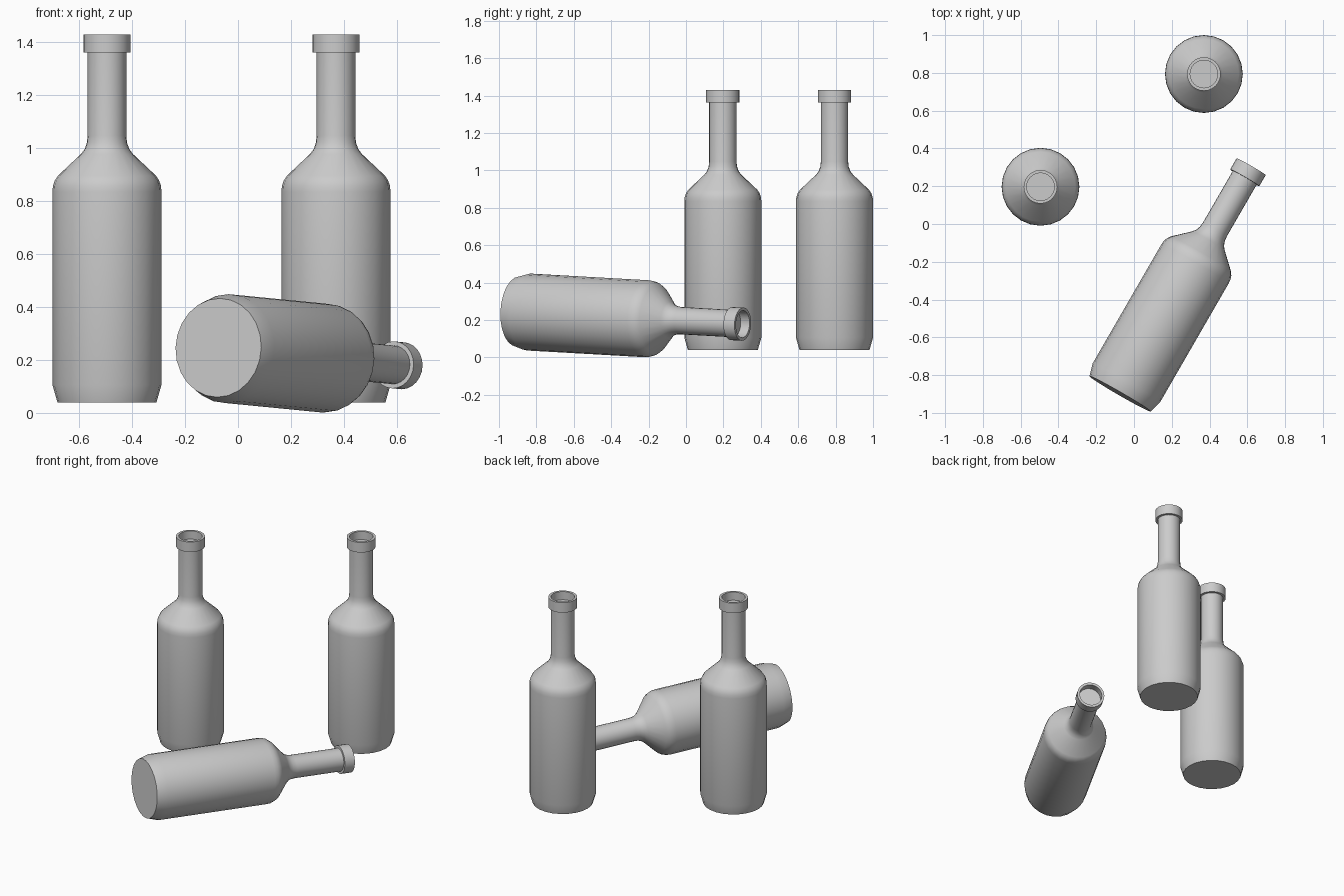
import bpy, bmesh, math
from mathutils import Vector, Matrix

if "Cube" in bpy.data.objects:
    bpy.data.objects.remove(bpy.data.objects["Cube"])

SIDES = 24
LENGTH = 1.39

# Lathe profile (radius, height above the base), from base up, over the lip, into the mouth
PROFILE = [
    (0.187, 0.0), (0.206, 0.066), (0.206, 0.795), (0.204, 0.818), (0.197, 0.838),
    (0.185, 0.856), (0.098, 0.938), (0.084, 0.957), (0.076, 0.980), (0.073, 1.007),
    (0.073, 1.322), (0.089, 1.322), (0.089, LENGTH), (0.073, LENGTH), (0.073, 1.335),
]


def make_bottle(name, base, axis):
    """Spin the profile around z, then stand or lay the bottle along axis."""
    bm = bmesh.new()
    rings = []
    for r, z in PROFILE:
        rings.append([bm.verts.new((r * math.cos(2 * math.pi * i / SIDES),
                                    r * math.sin(2 * math.pi * i / SIDES), z))
                      for i in range(SIDES)])
    for a, b in zip(rings, rings[1:]):
        for i in range(SIDES):
            j = (i + 1) % SIDES
            bm.faces.new((a[i], a[j], b[j], b[i]))
    # flat base and recessed mouth floor
    bm.faces.new(rings[0][::-1])
    bm.faces.new(rings[-1])
    mesh = bpy.data.meshes.new(name)
    bm.to_mesh(mesh)
    bm.free()
    obj = bpy.data.objects.new(name, mesh)
    bpy.context.collection.objects.link(obj)
    rotation = Vector((0, 0, 1)).rotation_difference(Vector(axis)).to_matrix().to_4x4()
    obj.matrix_world = Matrix.Translation(base) @ rotation
    bpy.ops.object.select_all(action='DESELECT')
    obj.select_set(True)
    bpy.context.view_layer.objects.active = obj
    bpy.ops.object.shade_smooth_by_angle(angle=math.radians(35))
    return obj


# Two standing bottles
make_bottle("left_standing_bottle", (-0.495, 0.197, 0.04), (0, 0, 1))
make_bottle("rear_standing_bottle", (0.37, 0.794, 0.04), (0, 0, 1))

# Fallen bottle, neck dipping slightly
tilt, heading = math.radians(2.8), math.radians(60)
make_bottle("fallen_bottle", (-0.074, -0.899, 0.246),
            (math.cos(tilt) * math.cos(heading), math.cos(tilt) * math.sin(heading), -math.sin(tilt)))
